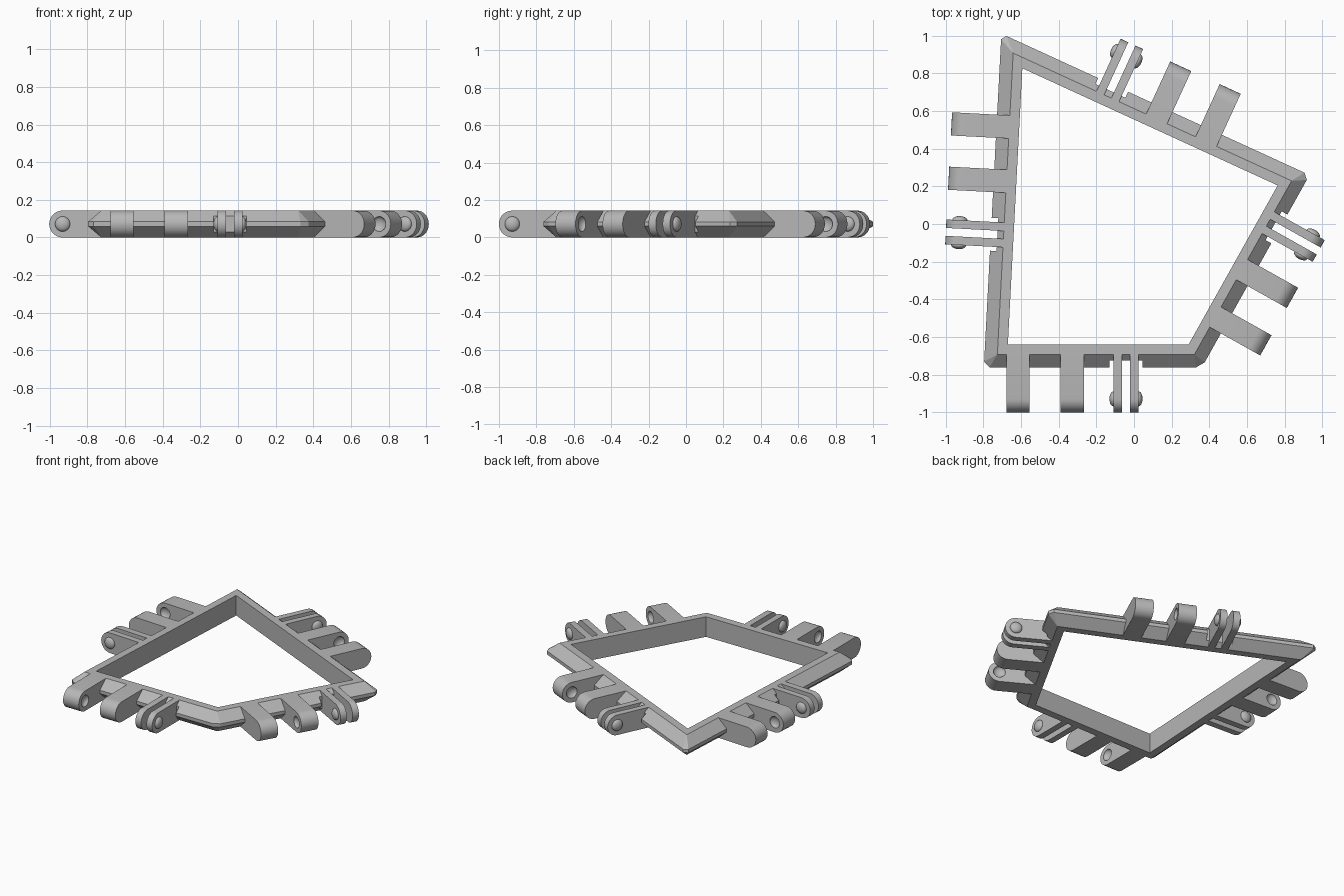
import bpy, bmesh, math
from mathutils import Vector, Matrix

if "Cube" in bpy.data.objects:
    bpy.data.objects.remove(bpy.data.objects["Cube"])

H = 0.143            # thickness of the whole piece
R = H / 2            # knuckle end radius
TOP, OUT = 0.053, 0.121   # frame widths at the flat faces and at the rim
AXIS = 0.289         # hinge axis distance from the inner edge
HINGE = 0.215        # hinge centres either side of the edge middle
INNER = [Vector(p) for p in ((-0.67, -0.64), (0.29, -0.64), (0.763, 0.205), (-0.593, 0.827))]
N = len(INNER)

grey = bpy.data.materials.new("light_grey")
grey.use_nodes = True
colour = (0.48, 0.48, 0.48, 1)
grey.diffuse_color = colour
grey.node_tree.nodes["Principled BSDF"].inputs["Base Color"].default_value = colour


def make(name, bm, matrix=Matrix()):
    bmesh.ops.recalc_face_normals(bm, faces=bm.faces)
    mesh = bpy.data.meshes.new(name)
    bm.to_mesh(mesh)
    bm.free()
    mesh.materials.append(grey)
    obj = bpy.data.objects.new(name, mesh)
    obj.matrix_world = matrix
    bpy.context.collection.objects.link(obj)
    return obj


def activate(obj):
    bpy.ops.object.select_all(action='DESELECT')
    obj.select_set(True)
    bpy.context.view_layer.objects.active = obj


def cut(obj, cutter):
    cutter.hide_render = True
    mod = obj.modifiers.new("cut", 'BOOLEAN')
    mod.operation, mod.solver, mod.object = 'DIFFERENCE', 'EXACT', cutter
    activate(obj)
    bpy.ops.object.modifier_apply(modifier=mod.name)
    bpy.data.objects.remove(cutter)


def smooth(obj):
    activate(obj)
    bpy.ops.object.shade_smooth_by_angle(angle=math.radians(30))


def edge_dir(i):
    return (INNER[(i + 1) % N] - INNER[i % N]).normalized()


def corner(i, d):
    """Inner corner i moved outwards so both its edges shift by d."""
    a, b = edge_dir(i - 1), edge_dir(i)
    na, nb = Vector((a.y, -a.x)), Vector((b.y, -b.x))
    return INNER[i % N] + (na + nb) * (d / (1 + na.dot(nb)))


def ellipsoid(name, matrix, u, radius, depth):
    bm = bmesh.new()
    place = Matrix.Translation((u, -AXIS, R)) @ Matrix.Rotation(math.pi / 2, 4, 'Y')
    bmesh.ops.create_uvsphere(bm, u_segments=24, v_segments=12, radius=1,
                              matrix=place @ Matrix.Diagonal((radius, radius, depth, 1)))
    return make(name, bm, matrix)


def arm(name, matrix, u0, u1):
    """Full height bar with a rounded outer end."""
    steps = 14
    profile = [(-TOP, 0)]
    for k in range(steps + 1):
        t = -math.pi / 2 + math.pi * k / steps
        profile.append((-AXIS - R * math.cos(t), R + R * math.sin(t)))
    profile.append((-TOP, H))
    bm = bmesh.new()
    face = bm.faces.new([bm.verts.new((u0, y, z)) for y, z in profile])
    ext = bmesh.ops.extrude_face_region(bm, geom=[face])
    moved = [v for v in ext["geom"] if isinstance(v, bmesh.types.BMVert)]
    bmesh.ops.translate(bm, verts=moved, vec=(u1 - u0, 0, 0))
    return make(name, bm, matrix)


# Frame: a bevelled section swept round the corners, with clipped outer tips
section = [(0, 0, 0), (0, H, 0), (TOP, H, 0), (OUT, R + 0.012, 0.03),
           (OUT, R - 0.012, 0.03), (TOP, 0, 0)]
bm = bmesh.new()
columns = []
for i in range(N):
    for along in (-edge_dir(i - 1), edge_dir(i)):
        columns.append([bm.verts.new((*(corner(i, d) + along * clip), z))
                        for d, z, clip in section])
for c, col in enumerate(columns):
    nxt = columns[(c + 1) % len(columns)]
    for k in range(len(section)):
        m = (k + 1) % len(section)
        bm.faces.new((col[k], nxt[k], nxt[m], col[m]))
bmesh.ops.remove_doubles(bm, verts=bm.verts, dist=1e-5)
frame = make("frame", bm)

# Hinges: a socket pair and a clip pair on every side
for i, side in enumerate(("front", "right", "back", "left")):
    d = edge_dir(i)
    normal = Vector((d.y, -d.x))
    mid = (corner(i, AXIS) + corner(i + 1, AXIS)) / 2 - normal * AXIS
    matrix = Matrix.Translation((*mid, 0)) @ Matrix.Rotation(math.atan2(d.y, d.x), 4, 'Z')

    # Recess in the frame rim behind the clip pair
    bm = bmesh.new()
    bmesh.ops.create_cube(bm, size=1, matrix=Matrix.Translation((HINGE, -0.136, R))
                          @ Matrix.Diagonal((0.175, 0.1, 0.3, 1)))
    cut(frame, make("recess_cutter", bm, matrix))

    for s, tag in ((-1, "a"), (1, "b")):
        # Thick knuckle with a dimple on its inner face
        near, far = -HINGE + s * 0.083, -HINGE + s * 0.206
        knuckle = arm(f"{side}_knuckle_{tag}", matrix, near, far)
        cut(knuckle, ellipsoid("dimple_cutter", matrix, near, 0.04, 0.024))
        smooth(knuckle)

        # Thin clip with a bump on its outer face
        face_u = HINGE + s * 0.066
        smooth(arm(f"{side}_clip_{tag}", matrix, HINGE + s * 0.021, face_u))
        smooth(ellipsoid(f"{side}_bump_{tag}", matrix, face_u, 0.04, 0.022))
